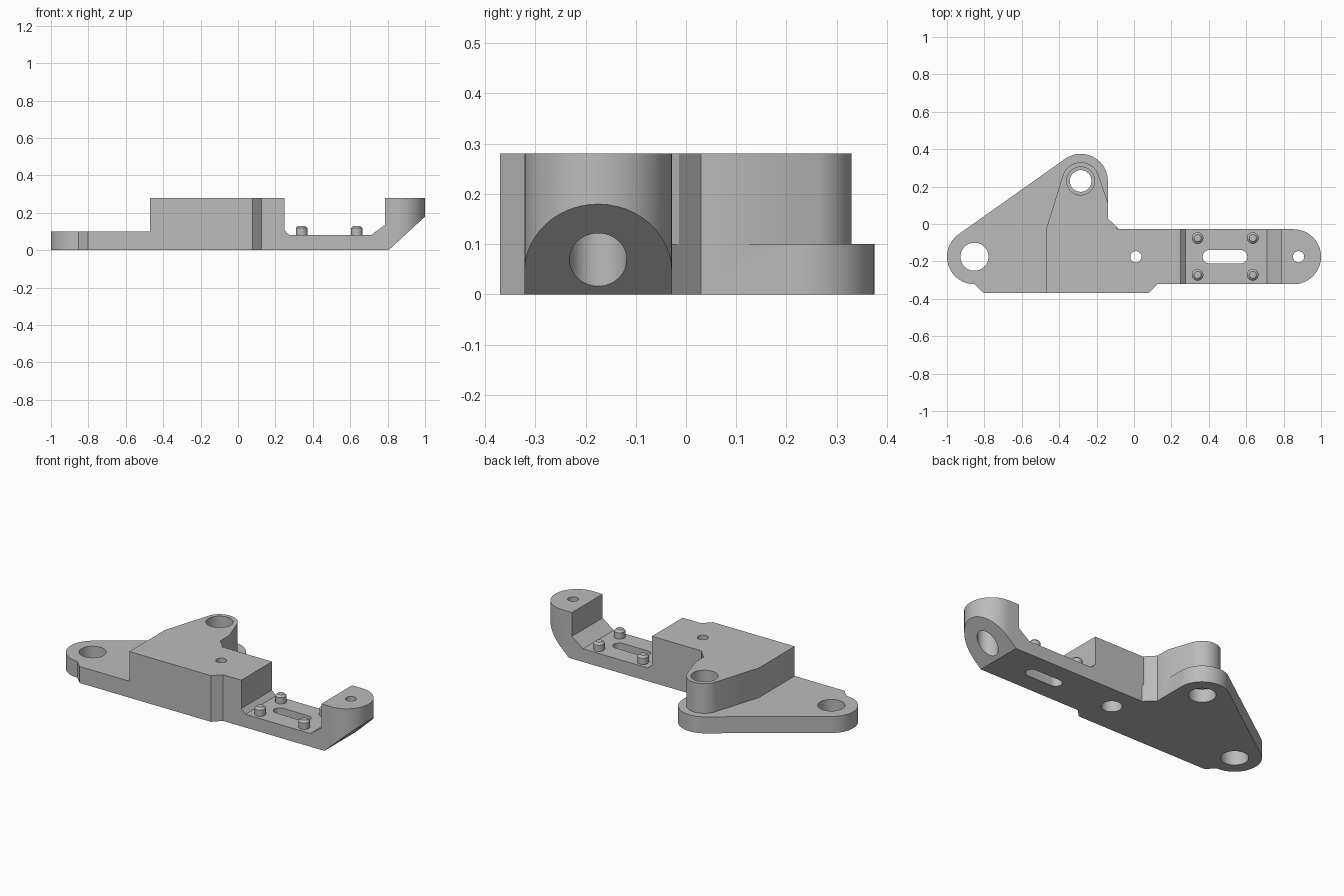
import bpy, bmesh, math
from mathutils import Vector

cube = bpy.data.objects.get("Cube")
if cube:
    bpy.data.objects.remove(cube, do_unlink=True)

grey = bpy.data.materials.new("light grey")
grey.use_nodes = True
colour = (0.5, 0.5, 0.5, 1)
grey.diffuse_color = colour
grey.node_tree.nodes["Principled BSDF"].inputs["Base Color"].default_value = colour

MID = -0.175          # centre line of the arm
BOSS = (-0.285, 0.23)  # centre of the rear boss
LEFT = (-0.853, MID)   # centre of the side lug
R = 0.147


def arc(c, r, a0, a1, n=24):
    """Points on a circle from angle a0 to a1, in degrees."""
    angles = [math.radians(a0 + (a1 - a0) * i / n) for i in range(n + 1)]
    return [(c[0] + r * math.cos(a), c[1] + r * math.sin(a)) for a in angles]


def prism(name, pts, lo, hi, axis="z"):
    """Extrude a closed profile along z, or an xz profile along y."""
    bm = bmesh.new()
    place = (lambda p: (p[0], p[1], lo)) if axis == "z" else (lambda p: (p[0], lo, p[1]))
    face = bm.faces.new([bm.verts.new(place(p)) for p in pts])
    out = bmesh.ops.extrude_face_region(bm, geom=[face])
    move = Vector((0, 0, hi - lo)) if axis == "z" else Vector((0, hi - lo, 0))
    bmesh.ops.translate(bm, vec=move, verts=[v for v in out["geom"] if isinstance(v, bmesh.types.BMVert)])
    bmesh.ops.recalc_face_normals(bm, faces=bm.faces)
    mesh = bpy.data.meshes.new(name)
    bm.to_mesh(mesh)
    bm.free()
    mesh.materials.append(grey)
    obj = bpy.data.objects.new(name, mesh)
    bpy.context.collection.objects.link(obj)
    return obj


def select(obj):
    bpy.ops.object.select_all(action="DESELECT")
    obj.select_set(True)
    bpy.context.view_layer.objects.active = obj


def cut(obj, pts, lo, hi, axis="z"):
    """Subtract a prism from the object."""
    cutter = prism("cutter", pts, lo, hi, axis)
    cutter.hide_render = True
    mod = obj.modifiers.new("cut", "BOOLEAN")
    mod.operation, mod.solver, mod.object = "DIFFERENCE", "EXACT", cutter
    select(obj)
    bpy.ops.object.modifier_apply(modifier=mod.name)
    bpy.data.objects.remove(cutter, do_unlink=True)


def bore(obj, c, r, lo, hi):
    cut(obj, arc(c, r, 0, 352.5, 47), lo, hi)


# Whole body outline, extruded to full height
tangent = math.degrees(math.atan2(BOSS[1] - LEFT[1], BOSS[0] - LEFT[0])) + 90
outline = (arc(LEFT, R, 270, tangent) + arc(BOSS, 0.145, tangent, 0)
           + [(-0.14, 0.03), (-0.08, -0.028)]
           + arc((1 - R, MID), R, 90, -90)
           + [(0.125, -0.322), (0.077, -0.37), (-0.803, -0.37)])
body = prism("bracket_body", outline, 0, 0.28)

# Lower plate: remove everything around the raised block and boss
ledge = ([(-1.2, -0.5), (-0.47, -0.5), (-0.47, -0.028)] + arc(BOSS, 0.1, 162.5, 20)
         + [(-0.09, -0.028), (0, -0.028), (0, 0.5), (-1.2, 0.5)])
cut(body, ledge, 0.1, 0.4)

# Arm recess and sloped underside of the tip
cut(body, [(0.248, 0.4), (0.248, 0.108), (0.275, 0.08), (0.71, 0.08),
           (0.785, 0.135), (0.785, 0.4)], -0.6, 0.3, "y")
cut(body, [(0.697, -0.1), (1.1, 0.272), (1.1, -0.1)], -0.6, 0.3, "y")

# Slot through the arm
slot = arc((0.403, MID), 0.036, 90, 270, 16) + arc((0.57, MID), 0.036, -90, 90, 16)
cut(body, slot, -0.1, 0.2)

# Holes with wider bores
bore(body, LEFT, 0.075, -0.1, 0.2)
for centre, small, wide, spans in (
        (BOSS, 0.058, 0.075, ((-0.1, 0.08), (0.18, 0.4))),
        ((0.01, MID), 0.03, 0.057, ((-0.1, 0.18),)),
        ((0.88, MID), 0.03, 0.057, ((-0.1, 0.2),))):
    bore(body, centre, small, -0.2, 0.5)
    for lo, hi in spans:
        bore(body, centre, wide, lo, hi)

select(body)
bpy.ops.object.shade_smooth_by_angle(angle=math.radians(25))

# Four locating pegs with chamfered tips
for x, side in ((0.34, "inner"), (0.635, "outer")):
    for y, end in ((-0.075, "rear"), (-0.272, "front")):
        peg = prism(f"{side}_{end}_peg", arc((x, y), 0.031, 0, 345, 23), 0.07, 0.13)
        bm = bmesh.new()
        bm.from_mesh(peg.data)
        rim = [e for e in bm.edges if all(v.co.z > 0.12 for v in e.verts)]
        bmesh.ops.bevel(bm, geom=rim, offset=0.012, segments=1, affect="EDGES")
        bm.to_mesh(peg.data)
        bm.free()
        select(peg)
        bpy.ops.object.shade_smooth_by_angle(angle=math.radians(30))
